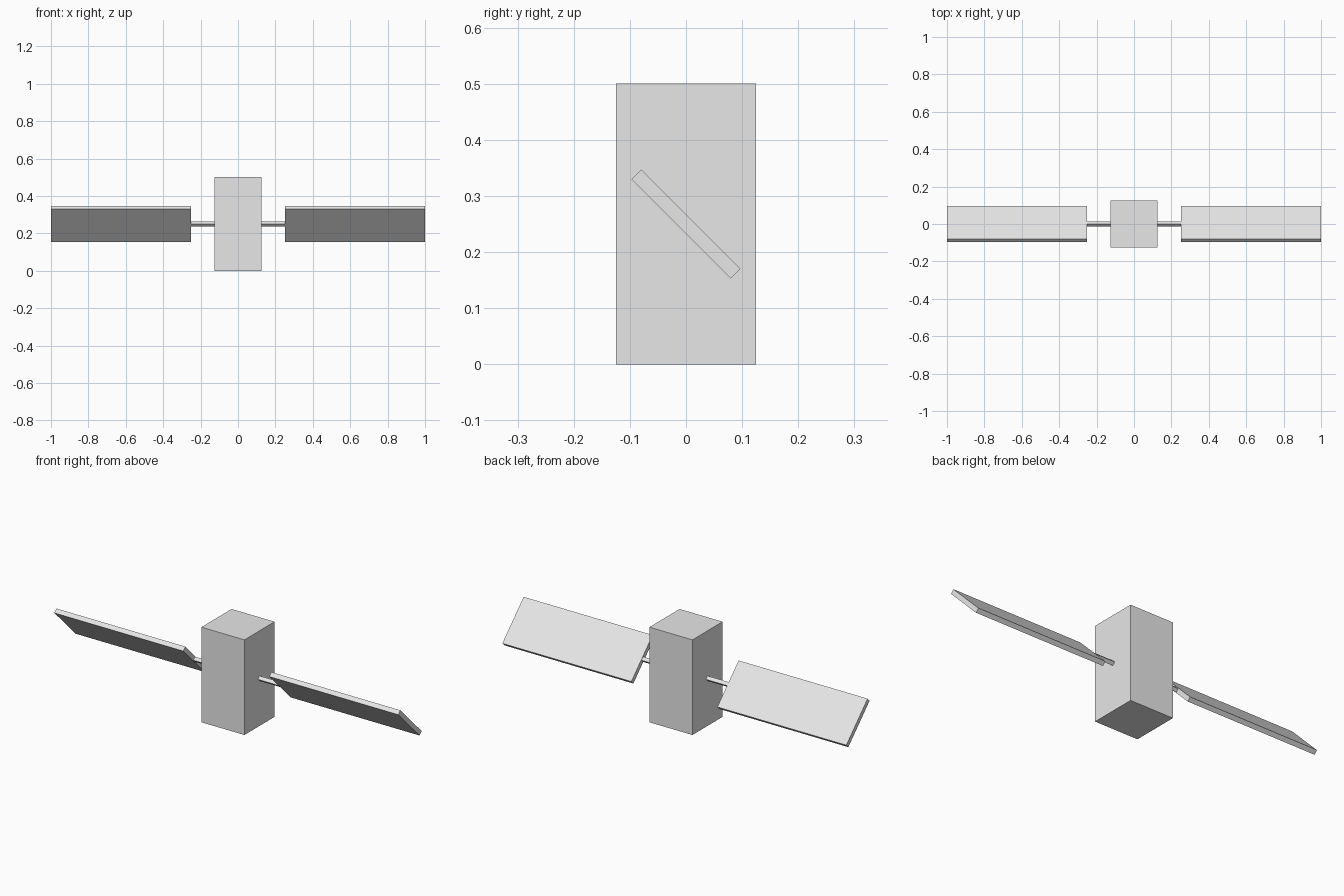
import bpy
import math

# Remove only the default cube
default = bpy.data.objects.get("Cube")
if default:
    bpy.data.objects.remove(default, do_unlink=True)

grey = bpy.data.materials.new("light_grey")
grey.use_nodes = True
colour = (0.8, 0.8, 0.8, 1.0)
grey.diffuse_color = colour
grey.node_tree.nodes["Principled BSDF"].inputs["Base Color"].default_value = colour

CENTRE_Z = 0.25
TILT = math.radians(-45)


def box(name, size, x=0.0, tilt=0.0):
    """Flat-sided box at mid height, turned about the x axis."""
    bpy.ops.mesh.primitive_cube_add(size=1, location=(x, 0, CENTRE_Z))
    obj = bpy.context.object
    obj.name = obj.data.name = name
    obj.scale = size
    bpy.ops.object.transform_apply(location=False, rotation=False, scale=True)
    obj.rotation_euler.x = tilt
    obj.data.materials.append(grey)
    return obj


# Central body
box("body", (0.25, 0.25, 0.5))

# Tilted panels, each on a thin square strut
for side, sign in (("left", 1), ("right", -1)):
    box(side + "_strut", (0.13, 0.019, 0.019), sign * 0.1875, TILT)
    box(side + "_panel", (0.75, 0.25, 0.024), sign * 0.625, TILT)
